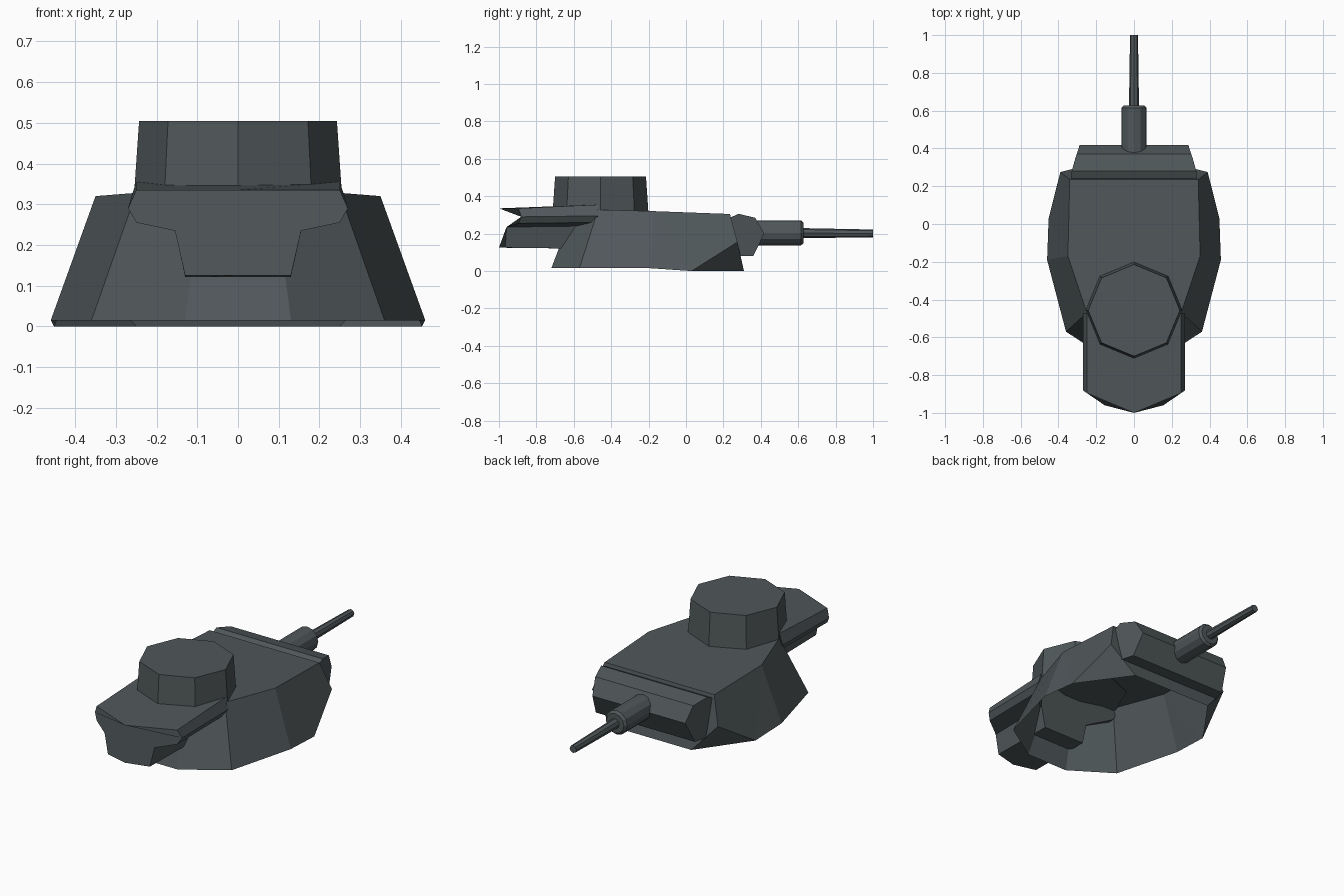
import bpy, bmesh, math

if "Cube" in bpy.data.objects:
    bpy.data.objects.remove(bpy.data.objects["Cube"])

steel = bpy.data.materials.new("dark blue grey steel")
steel.diffuse_color = (0.08, 0.096, 0.102, 1)
steel.use_nodes = True
steel.node_tree.nodes["Principled BSDF"].inputs["Base Color"].default_value = steel.diffuse_color


def make(name, verts, faces, mirror=False):
    """Flat shaded mesh object, optionally mirrored over x = 0."""
    bm = bmesh.new()
    vs = [bm.verts.new(v) for v in verts]
    for f in faces:
        bm.faces.new([vs[i] for i in f])
    bmesh.ops.recalc_face_normals(bm, faces=bm.faces)
    me = bpy.data.meshes.new(name)
    bm.to_mesh(me)
    bm.free()
    me.materials.append(steel)
    ob = bpy.data.objects.new(name, me)
    bpy.context.collection.objects.link(ob)
    if mirror:
        ob.modifiers.new("mirror", 'MIRROR').use_clip = True
    return ob


def loft(name, rings, caps=True):
    """Skin a list of closed rings that have equal point counts."""
    n = len(rings[0])
    verts = [p for r in rings for p in r]
    faces = [(k * n + i, k * n + (i + 1) % n, (k + 1) * n + (i + 1) % n, (k + 1) * n + i)
             for k in range(len(rings) - 1) for i in range(n)]
    if caps:
        faces += [tuple(range(n)), tuple(range(len(verts) - n, len(verts)))]
    return make(name, verts, faces)


# Turret shell, right half, open underneath
bottom = [(0, .31, 0), (.25, .31, 0), (.452, .03, 0), (.46, -.19, .015),
          (.36, -.57, .015), (.13, -.72, .015), (0, -.72, .015)]
top = [(0, .235, .305), (.34, .235, .305), (.35, -.17, .32),
       (.25, -.47, .328), (.09, -.6, .331), (0, -.6, .331)]
corner = [(.39, .275, .155)]
make("turret_shell", bottom + top + corner, [
    (7, 8, 13, 1, 0),                        # front wall
    (13, 2, 1),                              # lower corner cut
    (8, 9, 2, 13), (9, 3, 2),                # side wall
    (9, 10, 4, 3), (10, 11, 5, 4), (11, 12, 6, 5),   # rear walls
    (7, 12, 11, 10, 9, 8),                   # roof
], mirror=True)

# Rear stowage bin: one cross-section with a blunt pointed back end
half = [(.25, .335), (.27, .29), (.25, .255), (.155, .235), (.13, .125)]
section = half + [(0, .125)] + [(-x, z) for x, z in reversed(half)] + [(0, .335)]


def back_y(x):
    x = abs(x)
    return -1 + x * .26 if x < .16 else -.958 + (x - .16) * .7


rear = [(x, back_y(x), z) for x, z in section]
fore = [(x, -.47 if z > .25 else -.58, z + (.02 if z > .3 else .005 if z > .2 else -.005))
        for x, z in section]
loft("rear_bin", [rear, fore])

# Eight-sided commander cupola
loft("cupola", [[(r * math.sin(i * math.pi / 4), -.457 + r * math.cos(i * math.pi / 4), z)
                 for i in range(8)] for r, z in ((.256, .315), (.243, .505))])

# Gun mantlet: faceted roller whose ends taper forward
profile = [(.24, .287), (.28, .306), (.37, .285), (.418, .2), (.36, .08), (.28, .08), (.27, .16)]


def half_width(y):
    return .33 - max(0, y - .29) * .33


loft("gun_mantlet", [[(s * half_width(y), y, z) for y, z in profile] for s in (-1, 1)])


# Gun sleeve and barrel
def tube(name, sides, stations):
    loft(name, [[(r * math.cos(2 * math.pi * i / sides), y, z + r * math.sin(2 * math.pi * i / sides))
                 for i in range(sides)] for y, r, z in stations])


tube("gun_sleeve", 12, [(.36, .067, .204), (.615, .067, .204), (.628, .055, .204)])
tube("gun_barrel", 8, [(.6, .027, .203), (1, .021, .201)])
